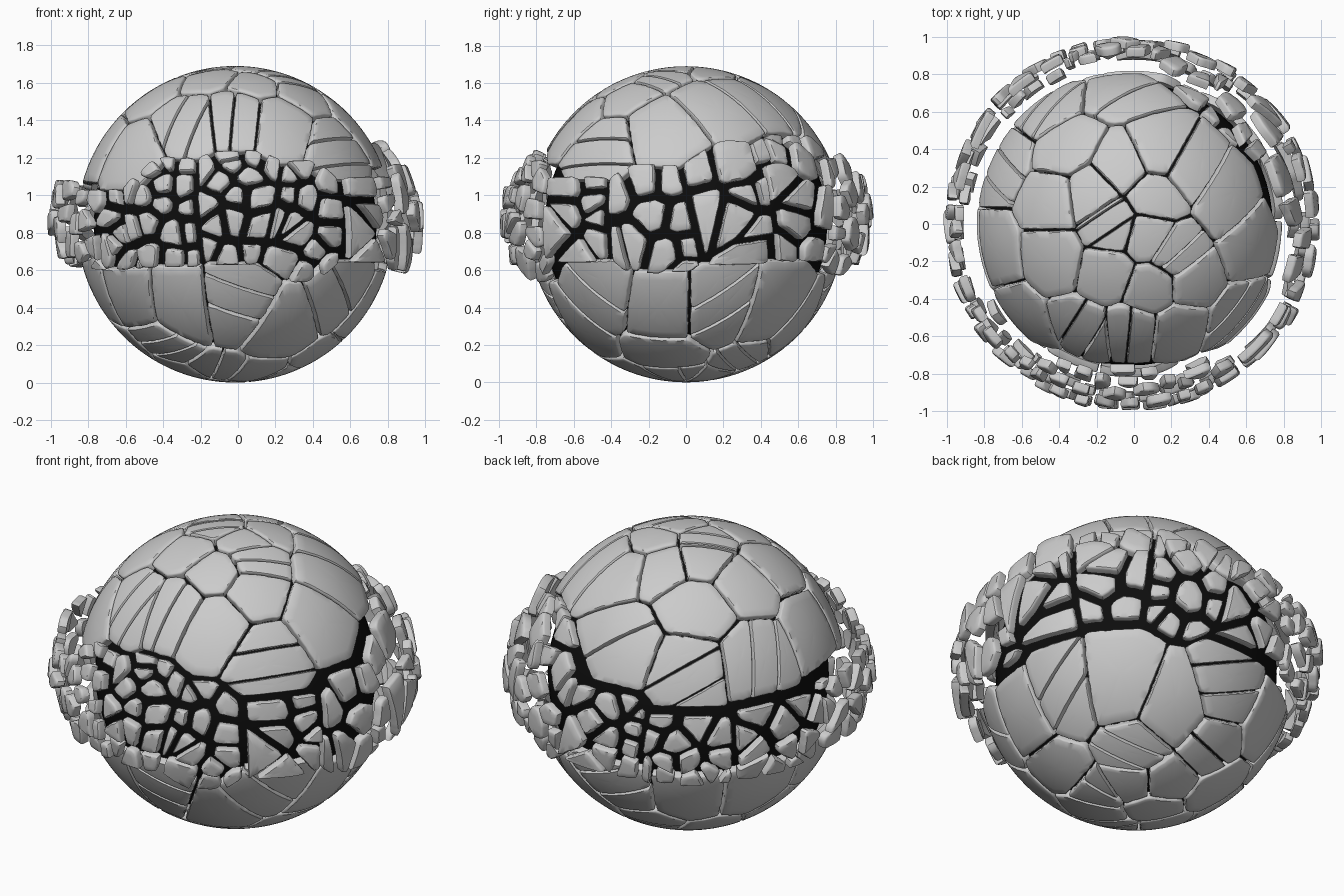
import bpy, bmesh, math, random
from mathutils import Vector, Matrix

if "Cube" in bpy.data.objects:
    bpy.data.objects.remove(bpy.data.objects["Cube"])

random.seed(11)
CENTRE = Vector((-0.015, 0, 0.845))
R, THICK = 0.845, 0.048


def direction(az, lat):
    a, l = math.radians(az), math.radians(lat)
    return Vector((math.cos(l) * math.cos(a), math.cos(l) * math.sin(a), math.sin(l)))


def latitude(p):
    return math.degrees(math.asin(max(-1, min(1, p.normalized().z))))


def frame(s):
    a = s.cross(Vector((0.31, 0.22, 0.92))).normalized()
    return a, s.cross(a).normalized()


def clip(poly, n, gap):
    """Keep the side of the polygon where n points, leaving a crack."""
    out = []
    for p, q in zip(poly, poly[1:] + poly[:1]):
        dp, dq = p.dot(n) - gap * p.length, q.dot(n) - gap * q.length
        if dp >= 0:
            out.append(p)
        if dp * dq < 0:
            out.append(p.lerp(q, dp / (dp - dq)))
    return out


def voronoi(seeds, gap, parent=None):
    cells = []
    for i, s in enumerate(seeds):
        a, b = frame(s)
        poly = parent or [s + x * a * 1.2 + y * b * 1.2
                          for x, y in ((-1, -1), (1, -1), (1, 1), (-1, 1))]
        for j, t in enumerate(seeds):
            if i != j and poly:
                poly = clip(poly, (s - t).normalized(), gap)
        if len(poly) > 2:
            cells.append([p.normalized() for p in poly])
    return cells


def middle(poly):
    return (sum(poly, Vector()) / len(poly)).normalized()


def split(poly, n, slivers=False):
    """Break a plate into random pieces, or into near-parallel strips."""
    c = middle(poly)
    flat = [p / p.dot(c) for p in poly]
    if slivers:
        ax = frame(c)[0]
        ax = Matrix.Rotation(random.uniform(0, 3.1), 3, c) @ ax
        ext = min((p - c).length for p in poly)
        seeds = [(c + ax * ext * (2 * (k + 0.5) / n - 1)).normalized() for k in range(n)]
    else:
        seeds = []
        for _ in range(300):
            i = random.randrange(len(flat))
            u = math.sqrt(random.random())
            p = c.lerp(flat[i].lerp(flat[i - 1], random.random()), u * 0.95).normalized()
            if all((p - q).length > random.uniform(0.06, 0.17) for q in seeds):
                seeds.append(p)
            if len(seeds) == n:
                break
    return voronoi(seeds, 0.009 if not slivers else 0.004, flat)


def plate(bm, poly, bevel, step, rings, push=0.0, tilt=0.0):
    """Curved slab with ragged, rounded rim."""
    rim = []
    for p, q in zip(poly, poly[1:] + poly[:1]):
        k = max(1, round((q - p).length / step))
        rim += [p.lerp(q, i / k) for i in range(k)]
    if len(rim) < 4:
        return
    n = len(rim)
    rim = [rim[i] * 0.7 + (rim[i - 1] + rim[(i + 1) % n]) * 0.15 for i in range(n)]
    c = middle(rim)
    size = sum((p - c).length for p in rim) / n
    if size < 0.02:
        return
    rim = [p.lerp(c, random.uniform(0, 0.006) / size) for p in rim]
    b = min(bevel / size, 0.35)
    levels = [((1 - b) * (k + 1) / rings, R) for k in range(rings)]
    levels += [(1 - b * 0.35, R - bevel * 0.25), (1, R - bevel * 0.9),
               (1, R - THICK), (0.5, R - THICK)]
    rot = Matrix.Rotation(random.uniform(-tilt, tilt), 3, frame(c)[0]) @ \
        Matrix.Rotation(random.uniform(-tilt, tilt), 3, frame(c)[1])

    def place(p, r):
        p = p.normalized() * r
        return CENTRE + rot @ (p - c * R) + c * (R + push)

    top = bm.verts.new(place(c, R))
    bottom = bm.verts.new(place(c, R - THICK))
    loops = []
    for k, (t, r) in enumerate(levels):
        rough = bevel * 0.25 if k in (rings, rings + 1) else 0
        loops.append([bm.verts.new(place(c.lerp(p, t), r - random.random() * rough))
                      for p in rim])
    for i in range(n):
        j = (i + 1) % n
        bm.faces.new((top, loops[0][i], loops[0][j]))
        bm.faces.new((bottom, loops[-1][j], loops[-1][i]))
        for u, v in zip(loops, loops[1:]):
            bm.faces.new((u[i], v[i], v[j], u[j]))


def finish(bm, name):
    bmesh.ops.recalc_face_normals(bm, faces=bm.faces)
    me = bpy.data.meshes.new(name)
    bm.to_mesh(me)
    bm.free()
    ob = bpy.data.objects.new(name, me)
    bpy.context.collection.objects.link(ob)
    bpy.ops.object.select_all(action='DESELECT')
    ob.select_set(True)
    bpy.context.view_layer.objects.active = ob
    bpy.ops.object.shade_smooth_by_angle(angle=math.radians(40))
    return ob


# broken belt: azimuth, upper and lower limits in degrees, number of fragments
belt = [(-168, 15, -12, 12), (-140, 12, -16, 14), (-115, 24, -15, 16), (-90, 27, -14, 16),
        (-65, 22, -21, 14), (-40, 16, -13, 8), (-12, 21, -17, 10), (15, 30, -14, 8),
        (42, 35, -13, 11), (68, 34, -18, 14), (95, 17, -14, 12), (125, 12, -16, 13),
        (155, 13, -15, 12)]
seeds, counts = [], []
for az, up, low, n in belt:
    seeds.append(direction(az, (up + low) / 2))
    counts.append(n)
for az, up, low, n in belt:
    mid = (up + low) / 2
    seeds.append(direction(az, 2 * up - mid))
    seeds.append(direction(az, 2 * low - mid))

# plates get smaller toward both poles
for _ in range(4000):
    p = Vector([random.gauss(0, 1) for _ in range(3)]).normalized()
    lat = latitude(p)
    if lat > 50 or lat < -48:
        gap = 0.36 - 0.2 * (abs(lat) - 48) / 42
        if all((p - s).length > gap for s in seeds):
            seeds.append(p)

upper, lower, pieces = bmesh.new(), bmesh.new(), bmesh.new()
for i, cell in enumerate(voronoi(seeds, 0.004)):
    if i < len(belt):
        # belt fragments thrown outward
        for frag in split(cell, counts[i]):
            off = min(1, abs(latitude(middle(frag)) - 3) / 36)
            push = 0.155 * math.cos(off * math.pi / 2) ** 2 + random.uniform(-0.012, 0.008)
            plate(pieces, frag, 0.013, 0.03, 2, max(0.004, push), 0.09)
    else:
        # intact shell plates, a few of them cracked again
        bm = upper if middle(cell).z > 0 else lower
        roll = random.random()
        parts = [cell]
        if roll < 0.14:
            parts = split(cell, 3, True)
        elif roll < 0.26:
            parts = split(cell, 2, True)
        for part in parts:
            plate(bm, part, 0.010, 0.03, 5)
finish(upper, "upper_shell_plates")
finish(lower, "lower_shell_plates")
finish(pieces, "belt_fragments")

# dark inner ball
bm = bmesh.new()
bmesh.ops.create_uvsphere(bm, u_segments=64, v_segments=32, radius=0.755,
                          matrix=Matrix.Translation(CENTRE))
core = finish(bm, "inner_core")
black = bpy.data.materials.new("core_black")
black.diffuse_color = (0.004, 0.004, 0.004, 1)
black.use_nodes = True
black.node_tree.nodes["Principled BSDF"].inputs["Base Color"].default_value = black.diffuse_color
core.data.materials.append(black)
